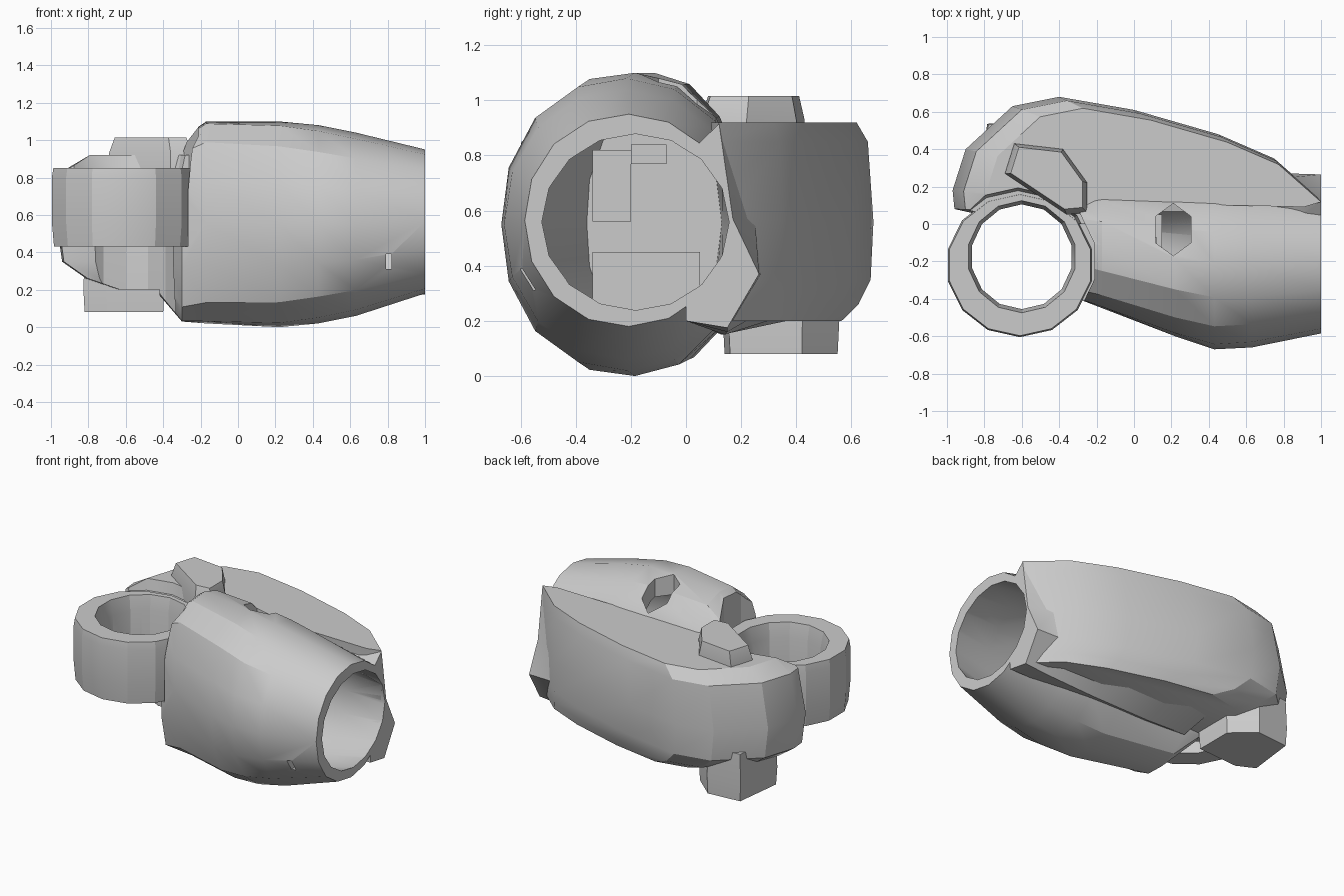
import bpy, bmesh
from math import sin, cos, pi, radians

old = bpy.data.objects.get("Cube")
if old:
    bpy.data.objects.remove(old, do_unlink=True)

grey = bpy.data.materials.new("plain grey")
grey.use_nodes = True
grey.diffuse_color = (0.6, 0.6, 0.6, 1)
grey.node_tree.nodes["Principled BSDF"].inputs["Base Color"].default_value = grey.diffuse_color


def loft(name, rings):
    """Closed solid through a list of equally long point rings."""
    bm = bmesh.new()
    loops = [[bm.verts.new(p) for p in ring] for ring in rings]
    for a, b in zip(loops, loops[1:]):
        for i in range(len(a)):
            j = (i + 1) % len(a)
            bm.faces.new((a[i], a[j], b[j], b[i]))
    bm.faces.new(loops[0][::-1])
    bm.faces.new(loops[-1])
    bmesh.ops.recalc_face_normals(bm, faces=bm.faces)
    mesh = bpy.data.meshes.new(name)
    bm.to_mesh(mesh)
    bm.free()
    mesh.materials.append(grey)
    ob = bpy.data.objects.new(name, mesh)
    bpy.context.collection.objects.link(ob)
    return ob


def section(x, y0, y1, z0, z1, front_power, n=16):
    """Superellipse across x; the front half may be boxier than the back."""
    pts = []
    for i in range(n):
        c, s = cos(2 * pi * i / n), sin(2 * pi * i / n)
        power = front_power if c < 0 else 2
        r = (abs(c) ** power + abs(s) ** power) ** (-1 / power)
        pts.append((x, (y0 + y1 + (y1 - y0) * r * c) / 2,
                    (z0 + z1 + (z1 - z0) * r * s) / 2))
    return pts


def tube(name, x, y, rx, ry, layers, n=14):
    """Upright elliptic solid; layers are (height, scale)."""
    return loft(name, [[(x + rx * k * cos(2 * pi * (i + 0.5) / n),
                         y + ry * k * sin(2 * pi * (i + 0.5) / n), z)
                        for i in range(n)] for z, k in layers])


def prism(name, outline, layers, pivot):
    """Upright solid whose outline is scaled about a pivot at each height."""
    px, py = pivot
    return loft(name, [[(px + (x - px) * k, py + (y - py) * k, z)
                        for x, y in outline] for z, k in layers])


def box(name, x0, x1, y0, y1, z0, z1):
    return prism(name, [(x0, y0), (x1, y0), (x1, y1), (x0, y1)],
                 [(z0, 1), (z1, 1)], (x0, y0))


def cut(ob, *cutters):
    """Subtract the cutters and keep the finished mesh."""
    for c in cutters:
        mod = ob.modifiers.new("cut", 'BOOLEAN')
        mod.operation, mod.solver, mod.object = 'DIFFERENCE', 'EXACT', c
    graph = bpy.context.evaluated_depsgraph_get()
    mesh = bpy.data.meshes.new_from_object(ob.evaluated_get(graph))
    ob.modifiers.clear()
    ob.data = mesh


# Large barrel, flat-fronted at the closed end and round at the mouth
barrel = loft("barrel", [section(*s) for s in (
    (-0.42, -0.05, 0.22, 0.17, 0.7, 2.5),
    (-0.3, -0.4, 0.22, 0.03, 1.01, 4),
    (-0.17, -0.45, 0.22, 0.02, 1.1, 3),
    (0.22, -0.6, 0.23, 0, 1.1, 2.5),
    (0.43, -0.67, 0.24, 0.02, 1.08, 2.2),
    (0.63, -0.66, 0.22, 0.06, 1.04, 2.1),
    (1, -0.585, 0.17, 0.18, 0.95, 2.1))])

# Side housing running along the back and round the corner
housing = prism("side_housing", [
    (0.9, 0.1), (1, 0.13), (0.75, 0.35), (0.45, 0.48), (0, 0.61), (-0.4, 0.68),
    (-0.65, 0.63), (-0.9, 0.4), (-0.97, 0.18), (-0.96, 0.08), (-0.6, 0),
    (-0.25, 0), (0, 0.12)],
    [(0.2, 0.83), (0.26, 0.92), (0.35, 0.985), (0.56, 1), (0.85, 0.97),
     (0.92, 0.91)], (1, 0))

# Underside blend between barrel and housing, flaring out at the mouth
underside = loft("underside", [
    [(x, 0, 0.2), (x, yb, zb), (x, ye, ze), (x, ym, 0.57), (x, yt, 0.915),
     (x, 0, 0.8)] for x, yb, zb, ye, ze, ym, yt in (
        (1, 0.15, 0.175, 0.265, 0.37, 0.17, 0.12),
        (0.84, 0.15, 0.16, 0.27, 0.37, 0.25, 0.2),
        (0.45, 0.14, 0.15, 0.46, 0.34, 0.44, 0.4),
        (0, 0.13, 0.15, 0.58, 0.29, 0.55, 0.5),
        (-0.3, 0.13, 0.16, 0.6, 0.25, 0.6, 0.5))])

# Upright collar beside the barrel
collar = tube("collar", -0.61, -0.22, 0.395, 0.385,
              [(0.43, 0.97), (0.56, 1), (0.8, 1), (0.85, 0.98)])

# Cap and foot of the pivot at the back corner
cap = prism("pivot_cap", [(-0.64, 0.43), (-0.69, 0.27), (-0.36, 0.05),
                          (-0.25, 0.06), (-0.25, 0.22), (-0.38, 0.4)],
            [(0.8, 1), (0.93, 1), (1.015, 0.87)], (-0.45, 0.28))
foot = prism("pivot_foot", [(-0.82, 0.2), (-0.7, 0.14), (-0.4, 0.16),
                            (-0.4, 0.42), (-0.55, 0.55), (-0.78, 0.53)],
             [(0.08, 1), (0.2, 1.03), (0.4, 1)], (-0.6, 0.35))

# Cutters
cavity = loft("cavity_cutter", [section(*s) for s in (
    (-0.1, -0.36, 0.13, 0.16, 0.95, 2.5),
    (0.4, -0.58, 0.16, 0.12, 0.97, 2.2),
    (0.7, -0.57, 0.165, 0.17, 0.93, 2),
    (1.05, -0.515, 0.155, 0.25, 0.87, 2))])
bore = tube("bore_cutter", -0.6, -0.175, 0.272, 0.28,
            [(-0.1, 1), (0.75, 1), (0.85, 1.07), (1.3, 1.07)])
recess = tube("recess_cutter", -0.62, -0.2, 0.42, 0.42, [(0.43, 1), (1.3, 1)])
shoulder = tube("shoulder_cutter", -0.62, -0.2, 0.4, 0.39,
                [(0.845, 0.97), (1.3, 1.2)])
port = tube("port_cutter", 0.21, -0.03, 0.11, 0.14, [(0.8, 1), (1.3, 1)], 6)
vent = box("vent_cutter", 0.79, 0.82, -0.8, -0.4, 0.31, 0.39)

cut(barrel, cavity, recess, bore, port, vent)
cut(housing, cavity, bore, shoulder)
cut(underside, cavity)
cut(collar, bore)
cut(cap, bore)
for c in (cavity, bore, recess, shoulder, port, vent):
    bpy.data.objects.remove(c, do_unlink=True)

# Mounts inside the barrel
mount = box("inner_mount", -0.12, 0.1, -0.34, -0.2, 0.56, 0.82)
clip = box("inner_clip", -0.12, 0.12, -0.2, -0.07, 0.77, 0.84)
shelf = box("inner_shelf", -0.12, 0.15, -0.34, 0.05, 0.2, 0.45)

# Smooth shading with sharp creases
bpy.ops.object.select_all(action='DESELECT')
for ob in (barrel, housing, underside, collar, cap, foot, mount, clip, shelf):
    ob.select_set(True)
    bpy.context.view_layer.objects.active = ob
bpy.ops.object.shade_smooth_by_angle(angle=radians(25))
